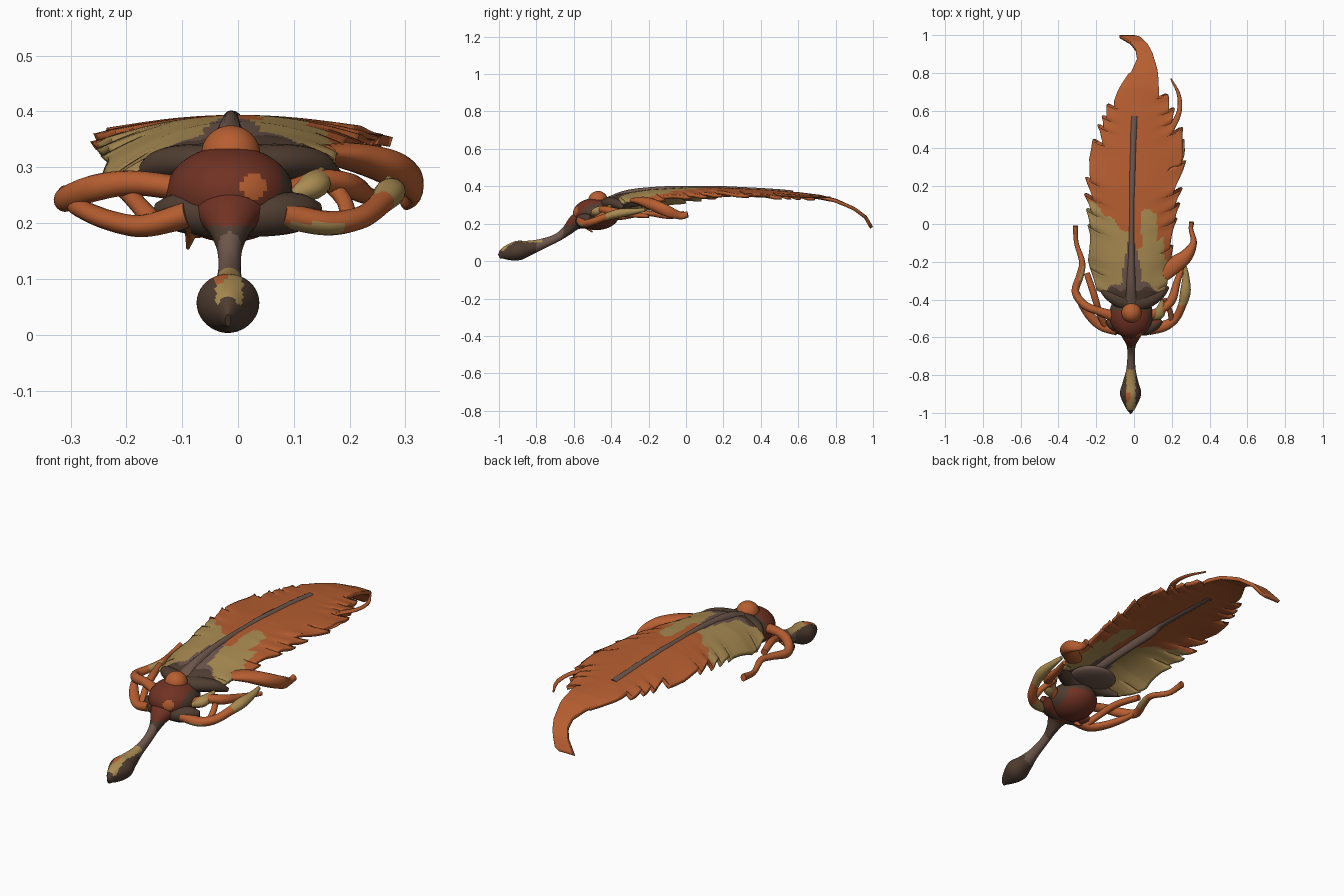
import bpy, bmesh, math
from mathutils import Vector

if "Cube" in bpy.data.objects:
    bpy.data.objects.remove(bpy.data.objects["Cube"], do_unlink=True)


def material(name, rgb):
    m = bpy.data.materials.new(name)
    m.use_nodes = True
    m.diffuse_color = (*rgb, 1)
    bsdf = m.node_tree.nodes["Principled BSDF"]
    bsdf.inputs["Base Color"].default_value = (*rgb, 1)
    bsdf.inputs["Roughness"].default_value = 0.8
    return m


MATS = [material("burnt orange", (0.47, 0.112, 0.03)),
        material("tan", (0.40, 0.26, 0.085)),
        material("grey brown", (0.155, 0.095, 0.073)),
        material("dark brown", (0.078, 0.046, 0.03)),
        material("dark red", (0.16, 0.032, 0.017))]
ORANGE, TAN, GREY, DARK, RED = range(5)


def finish(name, bm, rule):
    """Turn a bmesh into a smooth object coloured by a face rule."""
    bmesh.ops.recalc_face_normals(bm, faces=bm.faces)
    for f in bm.faces:
        f.material_index = rule(f.calc_center_median(), f.normal) if callable(rule) else rule
    mesh = bpy.data.meshes.new(name)
    bm.to_mesh(mesh)
    bm.free()
    for m in MATS:
        mesh.materials.append(m)
    ob = bpy.data.objects.new(name, mesh)
    bpy.context.collection.objects.link(ob)
    bpy.ops.object.select_all(action='DESELECT')
    ob.select_set(True)
    bpy.context.view_layer.objects.active = ob
    bpy.ops.object.shade_smooth_by_angle(angle=math.radians(50))
    return ob


def spline(pts, steps):
    """Catmull-Rom points through a short list of tuples."""
    p = [Vector(q) for q in pts]
    p = [p[0] * 2 - p[1]] + p + [p[-1] * 2 - p[-2]]
    out = []
    for a, b, c, d in zip(p, p[1:], p[2:], p[3:]):
        for i in range(steps):
            t = i / steps
            out.append((b * 2 + (c - a) * t + (a * 2 - b * 5 + c * 4 - d) * t * t
                        + (b * 3 - a - c * 3 + d) * t ** 3) / 2)
    return out + [p[-2]]


def limb(name, pts, rule, steps=7, sides=16):
    """Tapered elliptical tube; points are x, y, z, half width, half height."""
    path = spline(pts, steps)
    bm = bmesh.new()
    rings = []
    for i, q in enumerate(path):
        t = (path[min(i + 1, len(path) - 1)].to_3d() - path[max(i - 1, 0)].to_3d()).normalized()
        side = t.cross(Vector((0, 0, 1))).normalized()
        up = side.cross(t)
        ring = []
        for k in range(sides):
            a = math.tau * k / sides
            ring.append(bm.verts.new(q.to_3d() + side * math.cos(a) * max(q[3], 0.002)
                                     + up * math.sin(a) * max(q[4], 0.002)))
        rings.append(ring)
    for r, s in zip(rings, rings[1:]):
        for k in range(sides):
            j = (k + 1) % sides
            bm.faces.new((r[k], r[j], s[j], s[k]))
    bm.faces.new(rings[0])
    bm.faces.new(rings[-1])
    return finish(name, bm, rule)


def ellipsoid(name, centre, radii, rule):
    bm = bmesh.new()
    bmesh.ops.create_uvsphere(bm, u_segments=80, v_segments=50, radius=1)
    bmesh.ops.scale(bm, vec=radii, verts=bm.verts)
    bmesh.ops.translate(bm, vec=centre, verts=bm.verts)
    return finish(name, bm, rule)


def lookup(table, y):
    for (y0, v0), (y1, v1) in zip(table, table[1:]):
        if y <= y1:
            return v0 + (v1 - v0) * max(0, (y - y0) / (y1 - y0))
    return table[-1][1]


def clamp(v):
    return max(0.0, min(1.0, v))


# Large feather blade: outline edges and spine height along y
LEFT = [(-.42, -.1), (-.34, -.19), (-.21, -.24), (-.08, -.23), (.13, -.255), (.32, -.24), (.5, -.19),
        (.66, -.125), (.74, -.065), (.81, -.01), (.87, .018), (.92, .01), (.96, -.02), (1, -.09)]
RIGHT = [(-.42, .1), (-.34, .16), (-.24, .18), (-.03, .215), (.1, .24), (.34, .275), (.5, .245),
         (.66, .18), (.74, .14), (.82, .12), (.9, .097), (.95, .07), (.985, .03), (1, -.03)]
SPINE = [(-.45, .315), (-.35, .35), (-.2, .373), (0, .385), (.2, .385), (.4, .375),
         (.6, .36), (.72, .345), (.8, .325), (.9, .28), (.96, .235), (1, .165)]


def blade_colour(c, n):
    x, y = c.x + 0.01, c.y + 0.012 * math.sin(70 * c.x)
    a = abs(x)
    if y < -0.1 and a < 0.02 + 0.03 * clamp((-0.1 - y) / 0.15) + 0.12 * clamp((-0.3 - y) / 0.07):
        return GREY if y > -0.34 else DARK
    if x < 0:
        edge = 0.9 * a - 0.07
    elif x < 0.05:
        edge = -0.12
    elif x < 0.13:
        edge = 0.07
    else:
        edge = -0.08 if x < 0.165 else -0.2
    return TAN if y < edge else ORANGE


def feather():
    rows, cols = 210, 40
    bm = bmesh.new()
    grid = []
    for i in range(rows + 1):
        s = -0.43 + 1.422 * i / rows
        fade = clamp((0.86 - s) / 0.2)
        sweep = 0.4 * clamp((0.8 - s) / 0.4)
        row = []
        for j in range(cols + 1):
            u = 2 * j / cols - 1
            edge = lookup(LEFT if u < 0 else RIGHT, s + sweep * 0.2)
            other = lookup(RIGHT if u < 0 else LEFT, s + sweep * 0.2)
            mid = (edge + other) / 2 * clamp((s - 0.6) / 0.2)
            # uneven barbs: coarse saw teeth, shallower toward the root
            phase = s / 0.115 + 0.45 * math.sin(13 * s) + (0.45 if u < 0 else 0)
            tooth = phase % 1
            vary = 0.7 + 0.3 * math.sin(2.4 * math.floor(phase))
            depth = 0.27 * vary * fade * clamp((s + 0.2) / 0.5 + 0.35)
            x = mid + (edge - mid) * abs(u) * (1.03 - depth * (1 - tooth) * abs(u) ** 2)
            y = s + sweep * abs(x) + 0.02 * tooth * fade * abs(u) ** 3
            droop = 0.03 + (0.075 if u < 0 else 0.055) * clamp((0.1 - s) / 0.4)
            z = lookup(SPINE, min(y, s + 0.06)) - droop * (abs(x - mid) / 0.25) ** 2
            z += 0.004 * math.sin(phase * math.tau) * abs(u) ** 3 * fade
            row.append(bm.verts.new((x, y, z)))
        grid.append(row)
    for r, q in zip(grid, grid[1:]):
        for j in range(cols):
            bm.faces.new((r[j], r[j + 1], q[j + 1], q[j]))
    ob = finish("feather_blade", bm, blade_colour)
    mod = ob.modifiers.new("thickness", 'SOLIDIFY')
    mod.thickness, mod.offset = 0.018, 0


feather()

# Central quill, deeper below the blade near the root, and the root swelling
limb("quill", [(-.015, -.41, .315, .04, .03), (-.015, -.3, .353, .026, .03),
               (-.013, -.1, .37, .018, .031), (-.012, .11, .373, .018, .028),
               (-.01, .2, .383, .018, .018), (-.003, .45, .372, .018, .016),
               (.002, .57, .363, .019, .015)], GREY)
ellipsoid("quill_root", (-.015, -.325, .316), (.115, .1, .03), GREY)

# Loose barbs on the feather edge
limb("upper_barb", [(.17, .46, .355, .02, .007), (.235, .58, .348, .014, .007),
                    (.238, .68, .343, .01, .006), (.195, .77, .342, .004, .004)], ORANGE)
limb("middle_barb", [(.19, .28, .36, .025, .006), (.25, .36, .35, .015, .006),
                     (.262, .45, .345, .004, .004)], ORANGE)


# Handle with a rounded pommel, tan top stripe and a flare into the hub
def handle_colour(c, n):
    if c.y > -.655:
        return RED if c.z > .195 or c.y > -.57 else DARK
    if n.z > .2 and abs(c.x + .016) < .024 and -.985 < c.y < -.77:
        return ORANGE if c.x < -.022 and -.945 < c.y < -.89 else TAN
    return DARK if c.y < -.8 else GREY


limb("handle", [(-.018, -1, .026, .005, .012), (-.018, -.965, .042, .03, .036),
                (-.018, -.9, .056, .056, .052), (-.018, -.84, .07, .042, .04),
                (-.016, -.77, .092, .025, .028), (-.015, -.69, .125, .02, .022),
                (-.015, -.635, .165, .026, .028), (-.015, -.59, .208, .052, .042),
                (-.015, -.53, .235, .09, .06)], handle_colour, 10, 40)


# Hub and round gem
def hub_colour(c, n):
    if ((c.x - .028) / .022) ** 2 + ((c.z - .265) / .025) ** 2 < 1 and c.y < -.48:
        return ORANGE
    if n.z < .1 and c.y > -.53 and c.x < .075:
        return RED
    return DARK if c.z < .205 or c.x > .075 or c.y > -.46 else RED


ellipsoid("hub", (-.015, -.48, .252), (.115, .125, .086), hub_colour)
ellipsoid("gem", (-.013, -.47, .322), (.053, .053, .053), ORANGE)

# Dark shoulders flaring under the feather root, and lobes under the hub
for side, word in ((1, "left"), (-1, "right")):
    limb(word + "_shoulder", [(0, -.42, .3, .05, .04), (.08 * side, -.4, .31, .04, .032),
                              (.14 * side, -.37, .305, .026, .026),
                              (.18 * side, -.335, .285, .008, .01)], DARK)
    limb(word + "_lobe", [(-.015, -.55, .21, .035, .035), (.06 * side, -.55, .215, .04, .038),
                          (.11 * side, -.53, .22, .032, .034),
                          (.145 * side, -.51, .222, .012, .016)],
         lambda c, n: RED if n.y > .25 else DARK)

# Right side tendrils
limb("right_upper_tendril", [(-.1, -.49, .262, .03, .022), (-.19, -.46, .272, .022, .022),
     (-.26, -.43, .262, .022, .024), (-.31, -.36, .242, .02, .022), (-.285, -.27, .25, .02, .016),
     (-.275, -.2, .255, .016, .014), (-.305, -.1, .24, .012, .014), (-.31, -.01, .25, .014, .018)],
     lambda c, n: TAN if -.3 < c.y < -.22 and n.x > .1 else ORANGE)
limb("right_lower_tendril", [(-.09, -.56, .215, .03, .024), (-.17, -.54, .195, .026, .02),
     (-.23, -.49, .205, .024, .018), (-.28, -.42, .225, .018, .016),
     (-.3, -.36, .235, .012, .012)], ORANGE)
limb("right_link", [(-.15, -.54, .2, .02, .018), (-.18, -.48, .235, .016, .016),
     (-.21, -.38, .265, .018, .016), (-.25, -.26, .265, .016, .014)], ORANGE)
limb("small_thorn", [(-.085, -.56, .2, .015, .015), (-.085, -.53, .18, .01, .01),
     (-.09, -.5, .155, .003, .003)], ORANGE)

# Left side tendrils
limb("left_long_tendril", [(.15, -.27, .325, .04, .016), (.21, -.22, .318, .045, .026),
     (.275, -.17, .298, .036, .032), (.315, -.1, .268, .018, .03), (.302, -.03, .243, .012, .02),
     (.305, .01, .25, .014, .016)], ORANGE)
limb("left_lower_tendril", [(.08, -.56, .215, .028, .024), (.16, -.54, .2, .028, .022),
     (.22, -.5, .21, .022, .02), (.255, -.43, .235, .022, .02), (.272, -.36, .255, .028, .024),
     (.275, -.28, .265, .018, .016), (.27, -.22, .275, .008, .01)],
     lambda c, n: TAN if c.y > -.43 or c.x < .19 and c.z < .2 else ORANGE)
limb("left_upper_tendril", [(.08, -.49, .25, .024, .022), (.15, -.45, .275, .022, .02),
     (.2, -.4, .267, .024, .022), (.23, -.3, .25, .018, .016),
     (.27, -.2, .24, .01, .01)], ORANGE)
limb("left_link", [(.2, -.52, .2, .016, .014), (.19, -.46, .24, .014, .014),
     (.16, -.4, .275, .016, .014)], ORANGE)
limb("left_leaf", [(.095, -.5, .25, .012, .012), (.135, -.47, .268, .03, .024),
     (.15, -.4, .295, .006, .006)], TAN)
